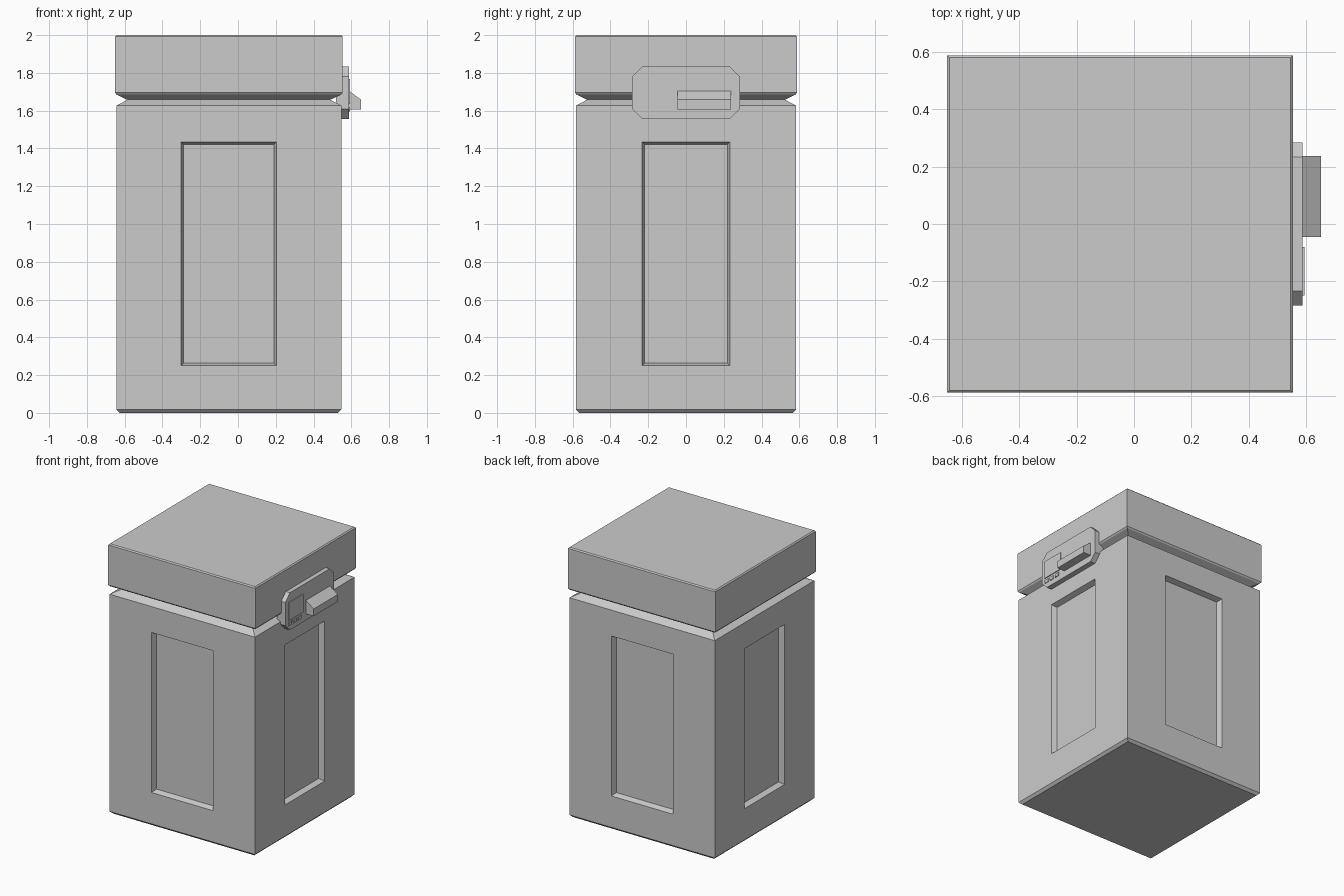
import bpy, bmesh
from mathutils import Vector

if "Cube" in bpy.data.objects:
    bpy.data.objects.remove(bpy.data.objects["Cube"], do_unlink=True)

CX = -0.0485          # centre of the bin along x
HX, HY = 0.5955, 0.583  # half sizes of the body

grey = bpy.data.materials.new("light_grey")
grey.use_nodes = True
COLOUR = (0.6, 0.6, 0.6, 1)
grey.diffuse_color = COLOUR
grey.node_tree.nodes["Principled BSDF"].inputs["Base Color"].default_value = COLOUR


def finish(bm, name):
    bmesh.ops.recalc_face_normals(bm, faces=bm.faces)
    mesh = bpy.data.meshes.new(name)
    bm.to_mesh(mesh)
    bm.free()
    mesh.materials.append(grey)
    obj = bpy.data.objects.new(name, mesh)
    bpy.context.collection.objects.link(obj)
    return obj


def loft(rings):
    """Closed solid through rings of points."""
    bm = bmesh.new()
    loops = [[bm.verts.new(p) for p in ring] for ring in rings]
    for a, b in zip(loops, loops[1:]):
        for i in range(len(a)):
            j = (i + 1) % len(a)
            bm.faces.new((a[i], a[j], b[j], b[i]))
    bm.faces.new(loops[0][::-1])
    bm.faces.new(loops[-1])
    bmesh.ops.recalc_face_normals(bm, faces=bm.faces)
    return bm


def box_rings(hx, hy, profile):
    """Rectangular rings from (inset, height) pairs."""
    return [[(CX + sx * (hx - d), sy * (hy - d), z)
             for sx, sy in ((-1, -1), (1, -1), (1, 1), (-1, 1))]
            for d, z in profile]


def extrude_x(name, outline, x0, x1):
    """Solid with a (y, z) outline between two x positions."""
    return finish(loft([[(x, y, z) for y, z in outline] for x in (x0, x1)]), name)


def rect(y0, y1, z0, z1):
    return [(y0, z0), (y1, z0), (y1, z1), (y0, z1)]


# Body: chamfered foot, straight walls, sloped shoulder
bm = loft(box_rings(HX, HY, [(0.018, 0), (0, 0.018), (0, 1.627), (0.06, 1.658)]))

# Recessed panel on each wall
walls = [f for f in bm.faces if abs(f.normal.z) < 0.01]
for wall in walls:
    faces_x = abs(wall.normal.x) > 0.5
    half = 0.2325 if faces_x else 0.2525
    bmesh.ops.inset_individual(bm, faces=[wall], thickness=0.1)
    middle = wall.calc_center_median()
    for v in wall.verts:
        v.co.z = 1.435 if v.co.z > middle.z else 0.25
        if faces_x:
            v.co.y = half if v.co.y > 0 else -half
        else:
            v.co.x = CX + (half if v.co.x > CX else -half)
    bm.normal_update()
    bmesh.ops.inset_individual(bm, faces=[wall], thickness=0.019, depth=-0.04)
finish(bm, "body")

# Lid: sloped underside and softened rim edges
finish(loft(box_rings(0.603, 0.588, [(0.065, 1.658), (0.008, 1.685), (0, 1.695),
                                     (0, 1.992), (0.008, 2.0)])), "lid")

# Latch plate: rectangle with cut corners
Y, Z0, Z1, C = 0.285, 1.557, 1.833, 0.052
plate = [(-Y + C, Z0), (Y - C, Z0), (Y, Z0 + C), (Y, Z1 - C),
         (Y - C, Z1), (-Y + C, Z1), (-Y, Z1 - C), (-Y, Z0 + C)]
extrude_x("latch_plate", plate, 0.52, 0.588)

# Latch handle: wedge with a sloped top
side = [(0.58, 1.605), (0.6515, 1.605), (0.6515, 1.658), (0.588, 1.705), (0.58, 1.705)]
finish(loft([[(x, y, z) for x, z in side] for y in (-0.045, 0.237)]), "latch_handle")

# Small raised display with three buttons below it
extrude_x("latch_display", rect(-0.25, -0.08, 1.635, 1.768), 0.58, 0.594)
for i in range(3):
    y = -0.25 + i * 0.055
    extrude_x("latch_button_%d" % (i + 1), rect(y, y + 0.035, 1.595, 1.62), 0.58, 0.594)
